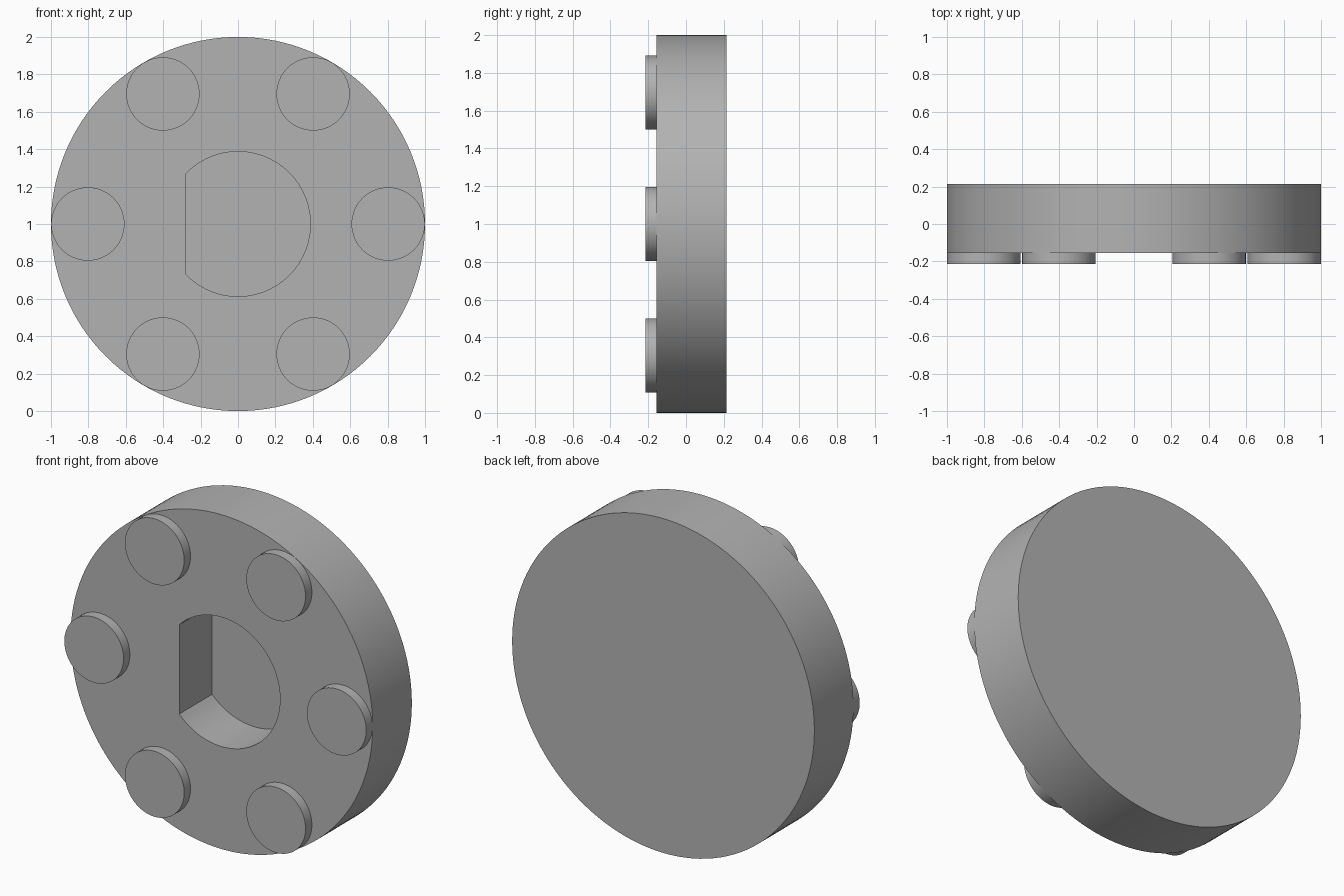
import bpy, math
from mathutils import Matrix, Vector
import bmesh

cube = bpy.data.objects.get("Cube")
if cube:
    bpy.data.objects.remove(cube, do_unlink=True)

FRONT, BACK, PEG_FRONT = -0.155, 0.215, -0.215
CENTRE_Z = 1.0

grey = bpy.data.materials.new("plain_grey")
grey.use_nodes = True
colour = (0.45, 0.45, 0.45, 1)
grey.diffuse_color = colour
grey.node_tree.nodes["Principled BSDF"].inputs["Base Color"].default_value = colour


def circle(radius, sides, cx=0.0, cz=CENTRE_Z):
    """Outline points of a circle in the x-z plane."""
    steps = [math.tau * i / sides for i in range(sides)]
    return [(cx + radius * math.cos(a), cz + radius * math.sin(a)) for a in steps]


def prism(name, outline, y0, y1):
    """Extrude an x-z outline from y0 to y1."""
    bm = bmesh.new()
    face = bm.faces.new([bm.verts.new((x, y0, z)) for x, z in outline])
    grown = bmesh.ops.extrude_face_region(bm, geom=[face])["geom"]
    verts = [g for g in grown if isinstance(g, bmesh.types.BMVert)]
    bmesh.ops.translate(bm, verts=verts, vec=(0, y1 - y0, 0))
    bmesh.ops.recalc_face_normals(bm, faces=bm.faces)
    mesh = bpy.data.meshes.new(name)
    bm.to_mesh(mesh)
    bm.free()
    mesh.materials.append(grey)
    obj = bpy.data.objects.new(name, mesh)
    bpy.context.collection.objects.link(obj)
    return obj


def smooth(obj):
    bpy.ops.object.select_all(action="DESELECT")
    obj.select_set(True)
    bpy.context.view_layer.objects.active = obj
    bpy.ops.object.shade_smooth_by_angle(angle=math.radians(30))


# Round body
body = prism("disc_body", circle(1.0, 128), FRONT, BACK)

# D-shaped blind socket: an arc closed by a flat side
socket_radius, flat_x = 0.387, -0.28
end = math.acos(flat_x / socket_radius)
arc = [-end + 2 * end * i / 72 for i in range(73)]
outline = [(socket_radius * math.cos(a), CENTRE_Z + socket_radius * math.sin(a)) for a in arc]
cutter = prism("socket_cutter", outline, FRONT - 0.1, FRONT + 0.31)

cut = body.modifiers.new("socket", "BOOLEAN")
cut.operation = "DIFFERENCE"
cut.solver = "EXACT"
cut.object = cutter
bpy.context.view_layer.objects.active = body
bpy.ops.object.modifier_apply(modifier=cut.name)
bpy.data.objects.remove(cutter, do_unlink=True)
smooth(body)

# Ring of six round studs on the front
for i in range(6):
    a = math.tau * i / 6
    spot = circle(0.196, 64, 0.803 * math.cos(a), CENTRE_Z + 0.803 * math.sin(a))
    smooth(prism(f"stud_{i + 1}", spot, PEG_FRONT, FRONT + 0.01))
